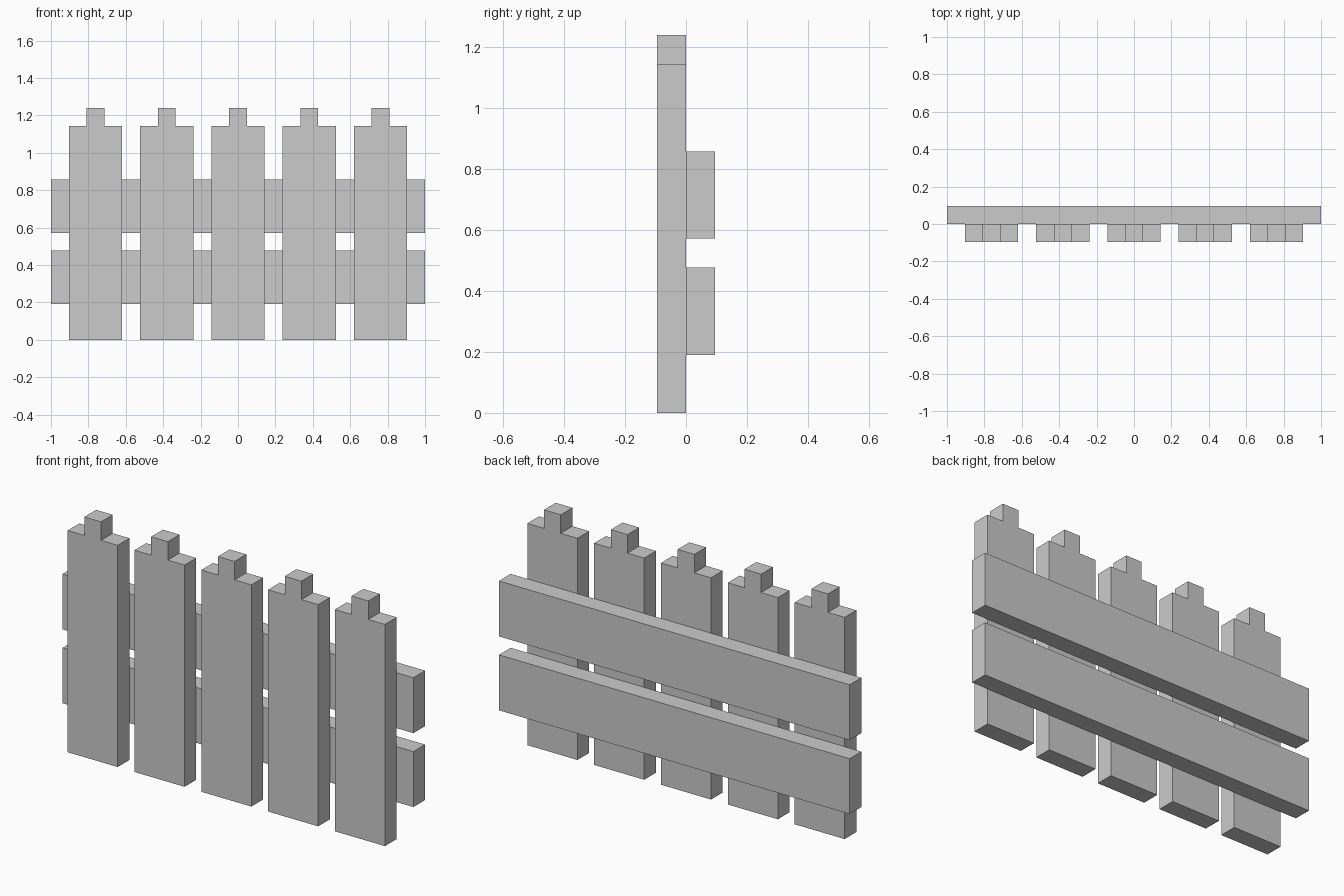
import bpy
import bmesh

if "Cube" in bpy.data.objects:
    bpy.data.objects.remove(bpy.data.objects["Cube"])

U = 2 / 21  # the whole fence sits on a 21-unit grid

grey = bpy.data.materials.new("plain_grey")
grey.diffuse_color = (0.6, 0.6, 0.6, 1)
grey.use_nodes = True
grey.node_tree.nodes["Principled BSDF"].inputs["Base Color"].default_value = grey.diffuse_color


def extrude_profile(name, profile, y0, y1, x=0):
    """Solid from an x-z outline (grid units), extruded from y0 to y1."""
    bm = bmesh.new()
    face = bm.faces.new([bm.verts.new((px * U, y0 * U, pz * U)) for px, pz in profile])
    result = bmesh.ops.extrude_face_region(bm, geom=[face])
    moved = [g for g in result["geom"] if isinstance(g, bmesh.types.BMVert)]
    bmesh.ops.translate(bm, verts=moved, vec=(0, (y1 - y0) * U, 0))
    bmesh.ops.recalc_face_normals(bm, faces=bm.faces)
    mesh = bpy.data.meshes.new(name)
    bm.to_mesh(mesh)
    bm.free()
    mesh.materials.append(grey)
    obj = bpy.data.objects.new(name, mesh)
    obj.location.x = x * U
    bpy.context.collection.objects.link(obj)
    return obj


# Five pickets with a stepped tip
half = [(1.5, 0), (1.5, 12), (0.5, 12), (0.5, 13)]
picket = half + [(-x, z) for x, z in reversed(half)]
for i in range(5):
    extrude_profile(f"picket_{i + 1}", picket, -1, 0, x=(i - 2) * 4)

# Two horizontal rails behind the pickets
for name, z in (("lower_rail", 2), ("upper_rail", 6)):
    rail = [(-10.5, z), (10.5, z), (10.5, z + 3), (-10.5, z + 3)]
    extrude_profile(name, rail, 0, 1)
